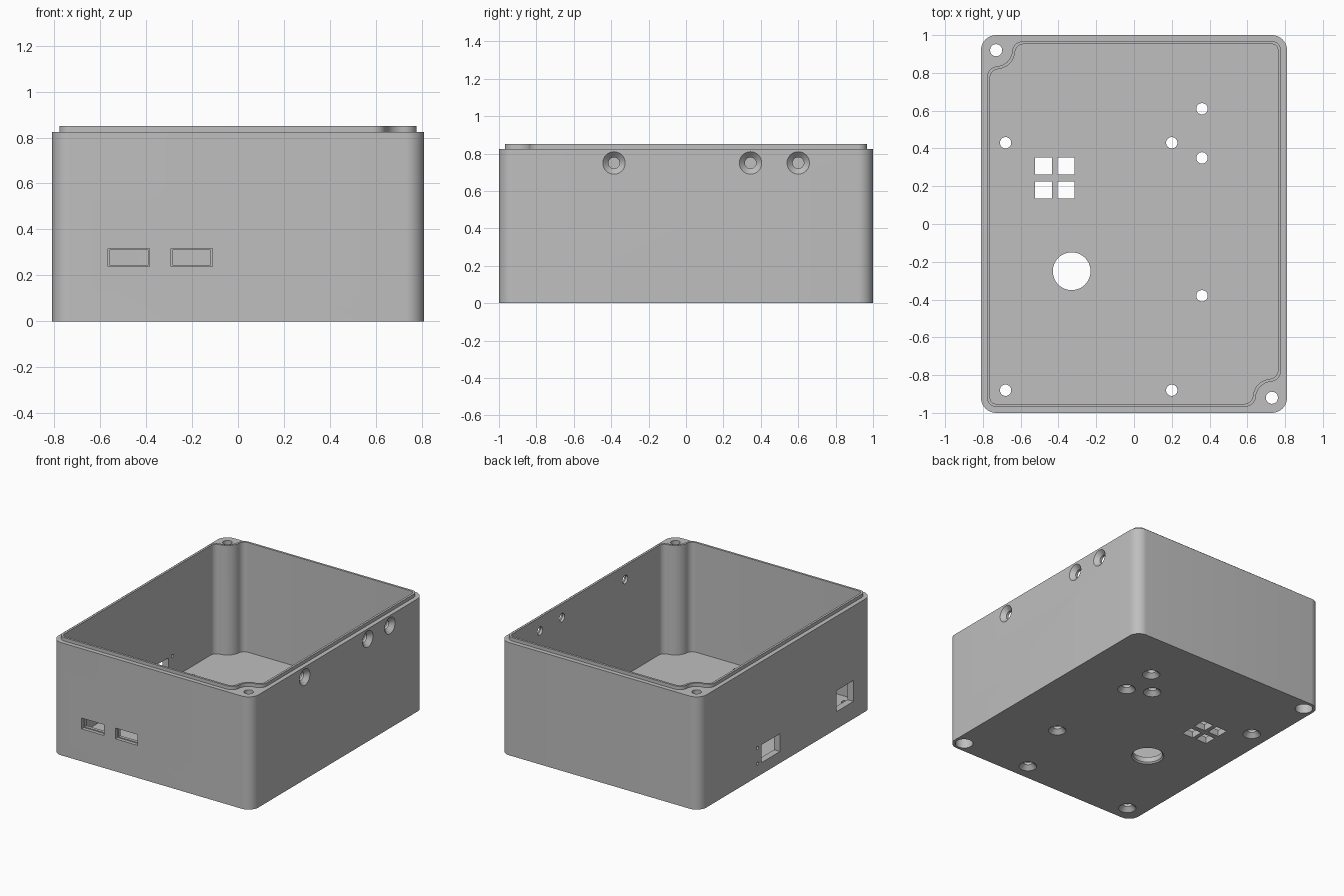
import bpy, bmesh, math
from mathutils import Vector, Matrix

if "Cube" in bpy.data.objects:
    bpy.data.objects.remove(bpy.data.objects["Cube"], do_unlink=True)

HX, HY, RAD = 0.81, 1.0, 0.08       # outer half sizes and corner radius
RIM, TOP, FLOOR = 0.825, 0.85, 0.048
LIP, WALL = 0.032, 0.048            # insets of lip and cavity

plastic = bpy.data.materials.new("grey_plastic")
plastic.use_nodes = True
GREY = (0.52, 0.52, 0.52, 1)
plastic.diffuse_color = GREY
plastic.node_tree.nodes["Principled BSDF"].inputs["Base Color"].default_value = GREY


def arc(c, r, start, end, turn, n=10):
    """Points on a circle from direction start to end, turn +1 is counterclockwise."""
    a0 = math.atan2(start.y, start.x)
    sweep = (turn * (math.atan2(end.y, end.x) - a0)) % math.tau
    angles = [a0 + turn * sweep * i / n for i in range(n + 1)]
    return [c + r * Vector((math.cos(a), math.sin(a))) for a in angles]


def outline(inset, pillars):
    """Rounded rectangle; two opposite corners may wrap around screw pillars."""
    pts = []
    k = RAD - inset
    for a in [Vector(v) for v in ((1, 0), (0, 1), (-1, 0), (0, -1))]:
        n = Vector((a.y, -a.x))
        s = a + n
        c = Vector((s.x * (HX - RAD), s.y * (HY - RAD)))
        if pillars and s.x * s.y < 0:
            pr = 0.085 + inset - LIP
            f = 0.06 - inset + LIP
            reach = math.sqrt((pr + f) ** 2 - (k - f) ** 2)
            f1 = c + n * (k - f) - a * reach
            f2 = c + a * (k - f) - n * reach
            pts += arc(f1, f, n, c - f1, 1)
            pts += arc(c, pr, f1 - c, f2 - c, -1)[1:-1]
            pts += arc(f2, f, c - f2, a, 1)
        else:
            pts += arc(c, k, n, a, 1)
    return pts


def add_object(name, bm):
    bmesh.ops.recalc_face_normals(bm, faces=bm.faces)
    mesh = bpy.data.meshes.new(name)
    bm.to_mesh(mesh)
    bm.free()
    mesh.materials.append(plastic)
    obj = bpy.data.objects.new(name, mesh)
    bpy.context.scene.collection.objects.link(obj)
    return obj


def loft(name, rings):
    bm = bmesh.new()
    loops = [[bm.verts.new(p) for p in ring] for ring in rings]
    for lo, hi in zip(loops, loops[1:]):
        for i in range(len(lo)):
            j = (i + 1) % len(lo)
            bm.faces.new((lo[i], lo[j], hi[j], hi[i]))
    bm.faces.new(loops[0][::-1])
    bm.faces.new(loops[-1])
    return add_object(name, bm)


def prism(name, pts, z0, z1):
    return loft(name, [[(p.x, p.y, z) for p in pts] for z in (z0, z1)])


def drill(pos, axis, stations, n=32):
    """Round cutter along axis, from (depth, radius) stations."""
    rot = Vector(axis).to_track_quat('Z', 'Y').to_matrix().to_4x4()
    m = Matrix.Translation(pos) @ rot
    return loft("cutter", [[m @ Vector((r * math.cos(math.tau * i / n),
                                        r * math.sin(math.tau * i / n), t))
                            for i in range(n)] for t, r in stations])


def box(x, y, z):
    bm = bmesh.new()
    bmesh.ops.create_cube(bm, size=1)
    for v in bm.verts:
        v.co = [r[0] if c < 0 else r[1] for c, r in zip(v.co, (x, y, z))]
    return add_object("cutter", bm)


def combine(target, tool, operation='DIFFERENCE'):
    mod = target.modifiers.new("cut", 'BOOLEAN')
    mod.operation, mod.solver, mod.object = operation, 'EXACT', tool
    bpy.context.view_layer.objects.active = target
    bpy.ops.object.modifier_apply(modifier=mod.name)
    bpy.data.objects.remove(tool, do_unlink=True)


# Shell: rounded box, raised lip, hollow interior
case = prism("enclosure_base", outline(0, False), 0, RIM)
combine(case, prism("lip", outline(LIP, True), 0.4, TOP), 'UNION')
combine(case, prism("cavity", outline(WALL, True), FLOOR, 1))

cutters = []
# Screw holes through the corner pillars, with deep head recesses
for s in (-1, 1):
    cutters.append(drill((s * (HX - RAD), -s * (HY - RAD), 0), (0, 0, 1),
                         [(-0.1, 0.06), (0.65, 0.06), (0.65, 0.032), (1, 0.032)]))
# Countersunk holes in the floor and right-hand wall
SINK = [(-0.01, 0.07), (0.03, 0.03), (0.12, 0.03)]
for x, y in ((-0.68, 0.43), (0.2, 0.43), (-0.68, -0.88), (0.2, -0.88),
             (0.36, 0.61), (0.36, 0.35), (0.36, -0.38)):
    cutters.append(drill((x, y, 0), (0, 0, 1), SINK))
for y in (-0.385, 0.345, 0.6):
    cutters.append(drill((HX, y, 0.75), (-1, 0, 0), SINK))
# Large round opening and four square windows in the floor
cutters.append(drill((-0.33, -0.25, 0), (0, 0, 1),
                     [(-0.01, 0.12), (0.01, 0.1), (0.12, 0.1)], 48))
for x in (-0.48, -0.36):
    for y in (0.18, 0.307):
        cutters.append(box((x - 0.045, x + 0.045), (y - 0.045, y + 0.045), (-0.1, 0.1)))
# Stepped port slots in the front wall
for x in (-0.476, -0.202):
    for half, deep, inset in ((0.09, -0.975, 0), (0.083, -0.9, 0.007)):
        cutters.append(box((x - half, x + half), (-1.1, deep),
                           (0.238 + inset, 0.317 - inset)))
# Connector openings and pin holes in the opposite side wall
cutters.append(box((-0.9, -0.7), (0.07, 0.285), (0.085, 0.215)))
cutters.append(box((-0.9, -0.7), (-0.78, -0.585), (0.127, 0.28)))
for z in (0.095, 0.21):
    cutters.append(drill((-HX, 0.33, z), (1, 0, 0), [(-0.1, 0.012), (0.1, 0.012)], 12))

for tool in cutters:
    combine(case, tool)

# Smooth curved walls, crisp edges
bpy.ops.object.select_all(action='DESELECT')
case.select_set(True)
bpy.context.view_layer.objects.active = case
bpy.ops.object.shade_smooth_by_angle(angle=math.radians(30))
